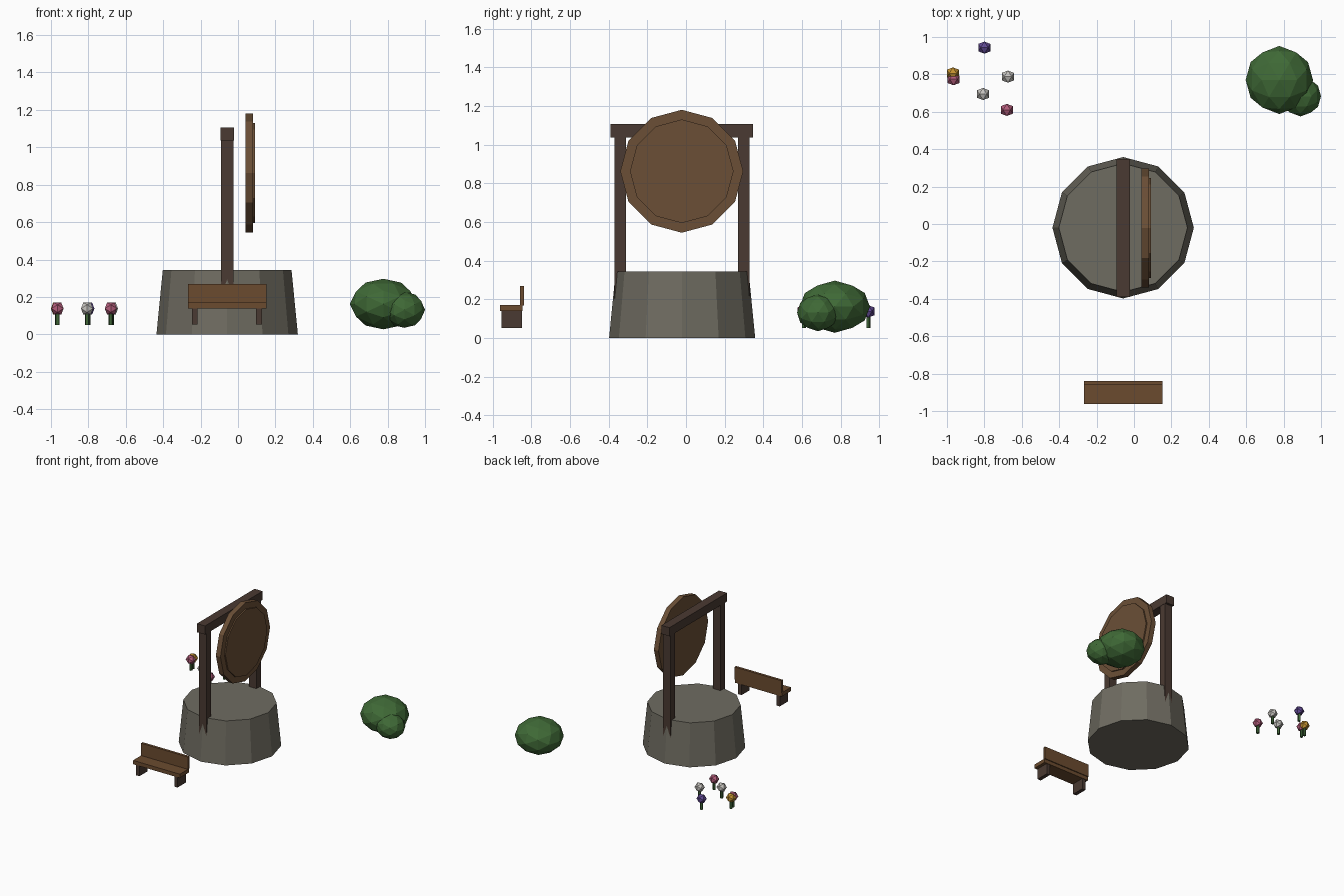
import bpy, bmesh, math
from mathutils import Matrix, Vector

if "Cube" in bpy.data.objects:
    bpy.data.objects.remove(bpy.data.objects["Cube"])


def mat(name, r, g, b):
    """Flat colour from 0-255 sRGB, stored linear."""
    m = bpy.data.materials.new(name)
    m.diffuse_color = [((c / 255 + 0.055) / 1.055) ** 2.4 for c in (r, g, b)] + [1]
    m.use_nodes = True
    m.node_tree.nodes["Principled BSDF"].inputs["Base Color"].default_value = m.diffuse_color
    return m


STONE = mat("stone", 111, 108, 97)
DARK = mat("dark wood", 74, 58, 50)
WOOD = mat("lid wood", 107, 79, 54)
BENCH = mat("bench wood", 107, 75, 47)
LEAF = mat("leaf green", 63, 105, 54)
STEM = mat("stem green", 62, 100, 54)
PETALS = {
    "pink": mat("pink petal", 178, 92, 122),
    "white": mat("white petal", 200, 197, 192),
    "gold": mat("gold petal", 196, 146, 48),
    "purple": mat("purple petal", 98, 74, 148),
}


def finish(bm, name, material):
    bmesh.ops.recalc_face_normals(bm, faces=bm.faces)
    me = bpy.data.meshes.new(name)
    bm.to_mesh(me)
    bm.free()
    me.materials.append(material)
    ob = bpy.data.objects.new(name, me)
    bpy.context.collection.objects.link(ob)
    return ob


def box(name, x, y, z, material):
    """Box from (min, max) ranges on each axis."""
    bm = bmesh.new()
    bmesh.ops.create_cube(bm, size=1)
    for v in bm.verts:
        v.co = [(r[0] + r[1]) / 2 + c * (r[1] - r[0]) for c, r in zip(v.co, (x, y, z))]
    return finish(bm, name, material)


def drum(name, loc, r1, r2, depth, sides, material, sideways=False):
    """Tapered cylinder centred on loc; sideways points it along x."""
    bm = bmesh.new()
    rot = Matrix.Rotation(math.pi / 2, 4, 'Y') if sideways else Matrix()
    bmesh.ops.create_cone(bm, cap_ends=True, segments=sides, radius1=r1, radius2=r2,
                          depth=depth, matrix=Matrix.Translation(loc) @ rot)
    return finish(bm, name, material)


def ico(name, loc, radii, material, split=False):
    """Icosahedron with edges square to the axes, optionally split once into 80 faces."""
    bm = bmesh.new()
    t = (1 + 5 ** 0.5) / 2
    for a in (-1, 1):
        for b in (-t, t):
            for co in ((a, 0, b), (0, b, a), (b, a, 0)):
                bm.verts.new(co)
    bmesh.ops.convex_hull(bm, input=bm.verts[:])
    if split:
        bmesh.ops.subdivide_edges(bm, edges=bm.edges[:], cuts=1, use_grid_fill=True)
    for v in bm.verts:
        n = v.co.normalized()
        v.co = Vector(loc) + Vector(n[i] * radii[i] for i in range(3))
    return finish(bm, name, material)


CX, CY = -0.058, -0.02

# Stone well base
drum("well_base", (CX, CY, 0.1725), 0.378, 0.344, 0.345, 12, STONE)

# Frame: two posts and a crossbeam
for side, label in ((-1, "front"), (1, "back")):
    ys = sorted((CY + side * 0.29, CY + side * 0.349))
    box(label + "_post", (CX - 0.034, CX + 0.034), ys, (0.12, 1.04), DARK)
box("crossbeam", (CX - 0.036, CX + 0.036), (CY - 0.371, CY + 0.367), (1.037, 1.107), DARK)

# Upright round lid with a thin raised panel
drum("round_lid", (0.06, -0.022, 0.863), 0.318, 0.318, 0.041, 12, WOOD, True)
drum("lid_panel", (0.083, -0.022, 0.863), 0.268, 0.268, 0.014, 12, WOOD, True)

# Bench
box("bench_seat", (-0.267, 0.152), (-0.963, -0.846), (0.139, 0.170), BENCH)
box("bench_back", (-0.267, 0.152), (-0.860, -0.839), (0.168, 0.270), BENCH)
for label, x in (("left", -0.231), ("right", 0.112)):
    box(label + "_bench_leg", (x - 0.015, x + 0.015), (-0.955, -0.850), (0.052, 0.141), DARK)

# Bushes
ico("large_bush", (0.777, 0.77, 0.162), (0.18, 0.182, 0.135), LEAF, True)
ico("small_bush", (0.89, 0.683, 0.131), (0.11, 0.108, 0.096), LEAF, True)

# Flowers
for i, (x, y, colour) in enumerate([
        (-0.80, 0.943, "purple"), (-0.968, 0.805, "gold"), (-0.965, 0.774, "pink"),
        (-0.674, 0.788, "white"), (-0.807, 0.695, "white"), (-0.68, 0.61, "pink")], 1):
    drum(f"flower_stem_{i}", (x, y, 0.093), 0.012, 0.012, 0.084, 5, STEM)
    ico(f"flower_head_{i}", (x, y, 0.138), (0.038,) * 3, PETALS[colour])
